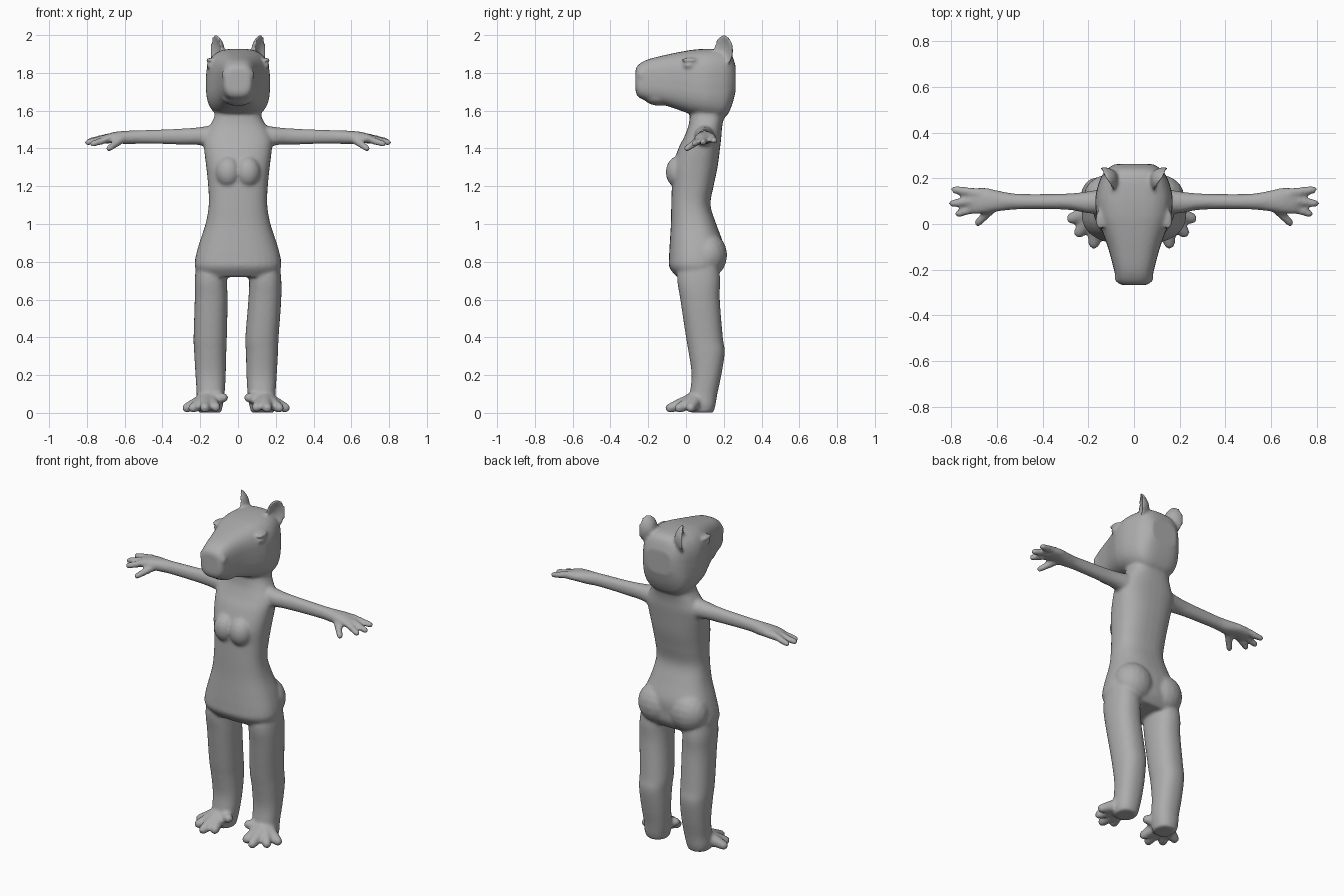
import bpy, bmesh, math
from mathutils import Vector, Matrix

if "Cube" in bpy.data.objects:
    bpy.data.objects.remove(bpy.data.objects["Cube"])

bm = bmesh.new()


def skin_rings(rings):
    """Join rings of points into one closed shape."""
    rings = [[bm.verts.new(p) for p in ring] for ring in rings]
    n = len(rings[0])
    for a, b in zip(rings, rings[1:]):
        for i in range(n):
            j = (i + 1) % n
            bm.faces.new((a[i], a[j], b[j], b[i]))
    bm.faces.new(rings[0])
    bm.faces.new(rings[-1])


def spline(rows, steps=4):
    """Smoothly interpolate a list of number rows (Catmull-Rom)."""
    out = []
    for i in range(len(rows) - 1):
        a, b, c, d = (rows[max(i - 1, 0)], rows[i], rows[i + 1],
                      rows[min(i + 2, len(rows) - 1)])
        for k in range(steps):
            t = k / steps
            out.append([0.5 * (2 * q + (r - p) * t + (2 * p - 5 * q + 4 * r - s) * t * t
                               + (3 * q - p - 3 * r + s) * t ** 3)
                        for p, q, r, s in zip(a, b, c, d)])
    out.append(list(rows[-1]))
    return out


def loft(rows, place, power=2.3, n=32):
    """rows: (position, u centre, v centre, u radius, v radius); place maps (pos,u,v) to xyz."""
    rings = []
    for p, uc, vc, ru, rv in spline(rows):
        ring = []
        for i in range(n):
            a = 2 * math.pi * i / n
            c, s = math.cos(a), math.sin(a)
            ring.append(place(p, uc + ru * math.copysign(abs(c) ** (2 / power), c),
                              vc + rv * math.copysign(abs(s) ** (2 / power), s)))
        rings.append(ring)
    skin_rings(rings)


def unit_ball(n=18, m=10):
    """Rings of points on a unit ball around the x axis."""
    rings = []
    for j in range(m + 1):
        t = math.pi * min(max(j / m, .01), .99)
        rings.append([(-math.cos(t), math.sin(t) * math.cos(2 * math.pi * i / n),
                       math.sin(t) * math.sin(2 * math.pi * i / n)) for i in range(n)])
    return rings


BALL, SMALL = unit_ball(), unit_ball(12, 8)


def ball(c, r):
    skin_rings([[[c[k] + r[k] * p[k] for k in range(3)] for p in ring] for ring in BALL])


def digit(p, q, r0, r1):
    """Tapered round-ended finger or toe."""
    p, q = Vector(p), Vector(q)
    turn = (q - p).to_track_quat('X', 'Z')
    half = len(SMALL) // 2
    skin_rings([[(p if j < half else q) + turn @ (Vector(v) * (r0 if j < half else r1)) for v in ring]
                for j, ring in enumerate(SMALL)])


# torso and neck: z, half width, front y, back y
torso = [(.72, .205, -.05, .16), (.77, .228, -.088, .19), (.82, .226, -.09, .195),
         (.9, .205, -.086, .195), (1, .172, -.08, .16), (1.1, .155, -.078, .13),
         (1.2, .158, -.075, .146), (1.3, .168, -.072, .167), (1.4, .18, -.04, .18),
         (1.46, .18, -.01, .187), (1.52, .15, .013, .192), (1.57, .125, .02, .205),
         (1.65, .12, .03, .24), (1.75, .11, .05, .25)]
loft([(z, 0, (f + b) / 2, w, (b - f) / 2) for z, w, f, b in torso],
     lambda p, u, v: (u, v, p), 2.5)

# head: y, half width, bottom z, top z
head = [(-.267, .058, 1.70, 1.82), (-.25, .076, 1.67, 1.845), (-.2, .088, 1.652, 1.872),
        (-.1, .115, 1.625, 1.897), (0, .152, 1.59, 1.917), (.05, .166, 1.575, 1.924),
        (.12, .169, 1.56, 1.928), (.2, .147, 1.56, 1.924), (.24, .118, 1.62, 1.9),
        (.262, .085, 1.7, 1.84)]
loft([(y, 0, (b + t) / 2, w, (t - b) / 2) for y, w, b, t in head],
     lambda p, u, v: (u, p, v), 3)
ball((0, -.135, 1.67), (.085, .09, .045))      # lower jaw

# legs: z, centre x, half width, front y, back y
leg = [(.85, .125, .085, -.03, .16), (.72, .143, .085, -.047, .18), (.6, .142, .087, -.03, .179),
       (.4, .137, .088, 0, .195), (.32, .137, .085, .014, .205), (.2, .135, .08, .03, .187),
       (.1, .135, .074, .02, .166), (.04, .14, .07, .015, .156), (.001, .14, .06, .02, .145)]
# arms: x, centre y, centre z, radius y, radius z
arm = [(.1, .1, 1.46, .06, .07), (.2, .095, 1.465, .048, .048), (.3, .098, 1.463, .035, .042),
       (.5, .098, 1.461, .034, .036), (.58, .1, 1.458, .043, .036), (.65, .103, 1.458, .056, .03),
       (.7, .1, 1.45, .056, .024), (.715, .1, 1.447, .045, .018)]
fingers = [((.68, .135, 1.46), (.785, .15, 1.44), .024), ((.68, .105, 1.458), (.795, .09, 1.432), .024),
           ((.68, .075, 1.452), (.768, .045, 1.425), .023), ((.62, .07, 1.445), (.683, .005, 1.4), .025)]
toes = [(.26, .025, .027), (.228, -.035, .026), (.165, -.083, .026), (.108, -.055, .03), (.068, .02, .08)]
lean = -.01                                     # both feet sit slightly to one side

for s in (-1, 1):
    loft([(z, s * x + (lean if z < .45 else 0), (f + b) / 2, w, (b - f) / 2) for z, x, w, f, b in leg],
         lambda p, u, v: (u, v, p))
    loft(arm, lambda p, u, v: (s * p, u, v), 2.1)
    for a, b, r in fingers:
        digit((s * a[0], *a[1:]), (s * b[0], *b[1:]), r, .017)
    for x, y, z in toes:
        digit((s * .15 + lean, .06, .075), (s * x + lean, y, z), .052, .026)
    ball((s * .105, .12, .835), (.115, .098, .12))          # buttock
    ball((s * .052, -.04, 1.275), (.068, .068, .085))       # chest
    # nostril, eye and brow
    ball((s * .064, -.237, 1.79), (.022, .022, .03))
    ball((s * .147, .018, 1.84), (.02, .032, .018))
    ball((s * .148, .02, 1.868), (.022, .045, .012))
    # cupped ear, hollow side facing outward and forward
    turn = Matrix.Rotation(math.radians(-30), 3, 'Z')
    ear = []
    for ring in BALL:
        pts = [turn @ Vector((.016 * x + .034 * (y * y + z * z - .5), .06 * y, .086 * z)) for x, y, z in ring]
        ear.append([(s * (q.x + .105), q.y + .205, q.z + 1.918) for q in pts])
    skin_rings(ear)

bmesh.ops.recalc_face_normals(bm, faces=bm.faces[:])
mesh = bpy.data.meshes.new("body")
bm.to_mesh(mesh)
bm.free()
body = bpy.data.objects.new("body", mesh)
bpy.context.collection.objects.link(body)

# fuse all parts into one soft skin
fuse = body.modifiers.new("fuse", 'REMESH')
fuse.mode = 'VOXEL'
fuse.voxel_size = .009
fuse.use_smooth_shade = True
soften = body.modifiers.new("soften", 'SMOOTH')
soften.factor = .5
soften.iterations = 6

grey = bpy.data.materials.new("grey")
grey.diffuse_color = (.42, .42, .42, 1)
grey.use_nodes = True
grey.node_tree.nodes["Principled BSDF"].inputs["Base Color"].default_value = grey.diffuse_color
mesh.materials.append(grey)
